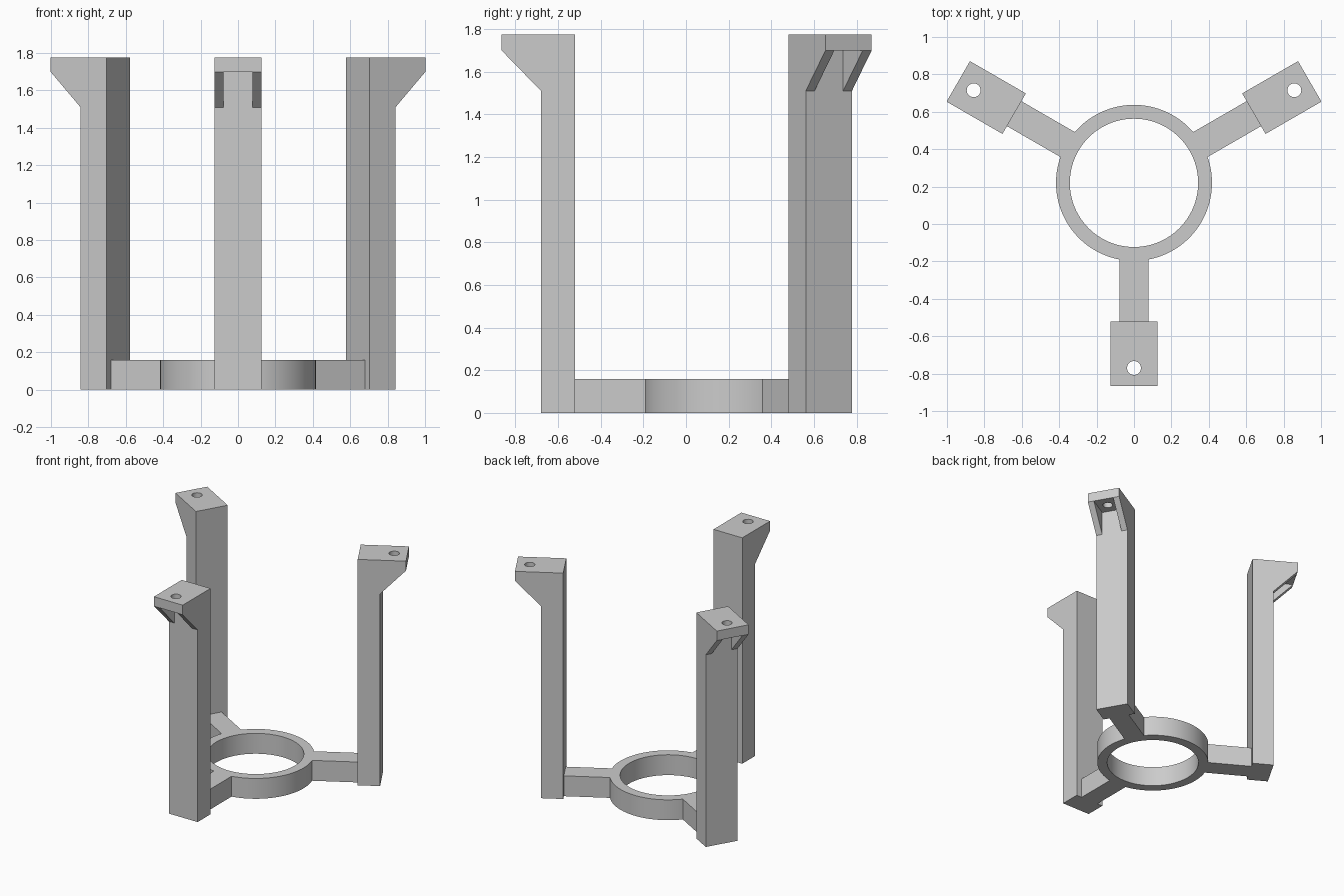
import bpy, bmesh
from math import sin, cos, pi, radians
from mathutils import Matrix, Vector

cube = bpy.data.objects.get("Cube")
if cube:
    bpy.data.objects.remove(cube, do_unlink=True)

grey = bpy.data.materials.new("plain grey")
grey.use_nodes = True
grey.diffuse_color = (0.6, 0.6, 0.6, 1)
grey.node_tree.nodes["Principled BSDF"].inputs["Base Color"].default_value = (0.6, 0.6, 0.6, 1)

CENTRE = Vector((0, 0.22, 0))
HEIGHT, BASE = 1.775, 0.16
PLATE = 1.70              # underside of the top plate
INNER, OUTER, TIP = 0.74, 0.90, 1.085   # distances from the ring centre
HALF, ARM_HALF = 0.125, 0.077


def prism(name, points, offset):
    """Extrude a closed polygon along an offset vector."""
    bm = bmesh.new()
    face = bm.faces.new([bm.verts.new(p) for p in points])
    top = bmesh.ops.extrude_face_region(bm, geom=[face])["geom"]
    bmesh.ops.translate(bm, vec=offset, verts=[v for v in top if isinstance(v, bmesh.types.BMVert)])
    bmesh.ops.recalc_face_normals(bm, faces=bm.faces)
    mesh = bpy.data.meshes.new(name)
    bm.to_mesh(mesh)
    bm.free()
    mesh.materials.append(grey)
    obj = bpy.data.objects.new(name, mesh)
    bpy.context.collection.objects.link(obj)
    return obj


def box(name, lo, hi):
    (x0, y0, z0), (x1, y1, z1) = lo, hi
    return prism(name, [(x0, y0, z0), (x1, y0, z0), (x1, y1, z0), (x0, y1, z0)], (0, 0, z1 - z0))


def cylinder(name, radius, x, z0, z1, sides):
    ring = [(x + radius * cos(2 * pi * i / sides), radius * sin(2 * pi * i / sides), z0)
            for i in range(sides)]
    return prism(name, ring, (0, 0, z1 - z0))


def combine(target, tool, operation):
    """Apply a boolean and discard the tool."""
    tool.hide_render = True
    mod = target.modifiers.new("boolean", "BOOLEAN")
    mod.operation, mod.solver, mod.object = operation, "EXACT", tool
    bpy.context.view_layer.update()
    graph = bpy.context.evaluated_depsgraph_get()
    mesh = bpy.data.meshes.new_from_object(target.evaluated_get(graph))
    target.modifiers.clear()
    target.data = mesh
    bpy.data.objects.remove(tool, do_unlink=True)


def placed(angle):
    return Matrix.Translation(CENTRE) @ Matrix.Rotation(radians(angle), 4, "Z")


def smooth(obj):
    bpy.ops.object.select_all(action="DESELECT")
    obj.select_set(True)
    bpy.context.view_layer.objects.active = obj
    bpy.ops.object.shade_smooth_by_angle(angle=radians(30))


ANGLES = {"front_leg": -90, "back_left_leg": 30, "back_right_leg": 150}

# Base ring with three arms
base = cylinder("base_ring", 0.417, 0, 0, BASE, 96)
for angle in ANGLES.values():
    arm = box("arm", (0.2, -ARM_HALF, 0), (INNER, ARM_HALF, BASE))
    arm.matrix_world = placed(angle) @ placed(0).inverted() @ Matrix.Translation(CENTRE)
    arm.matrix_world = Matrix.Rotation(radians(angle), 4, "Z")
    combine(base, arm, "UNION")
combine(base, cylinder("bore", 0.343, 0, -0.1, BASE + 0.1, 96), "DIFFERENCE")
base.matrix_world = placed(0)
smooth(base)

# Upright leg with an overhanging head, hollowed between two gussets
profile = [(INNER, 0), (OUTER, 0), (OUTER, 1.51), (TIP, PLATE), (TIP, HEIGHT), (INNER, HEIGHT)]
leg = prism("front_leg", [(r, -HALF, z) for r, z in profile], (0, 2 * HALF, 0))
combine(leg, box("pocket", (OUTER, -ARM_HALF, 1.4), (TIP + 0.1, ARM_HALF, PLATE)), "DIFFERENCE")
combine(leg, cylinder("screw_hole", 0.037, 0.99, PLATE - 0.05, HEIGHT + 0.1, 32), "DIFFERENCE")
smooth(leg)

# Repeat the leg around the ring
for name, angle in ANGLES.items():
    part = leg
    if name != "front_leg":
        part = leg.copy()
        part.name = name
        bpy.context.collection.objects.link(part)
    part.matrix_world = placed(angle)
